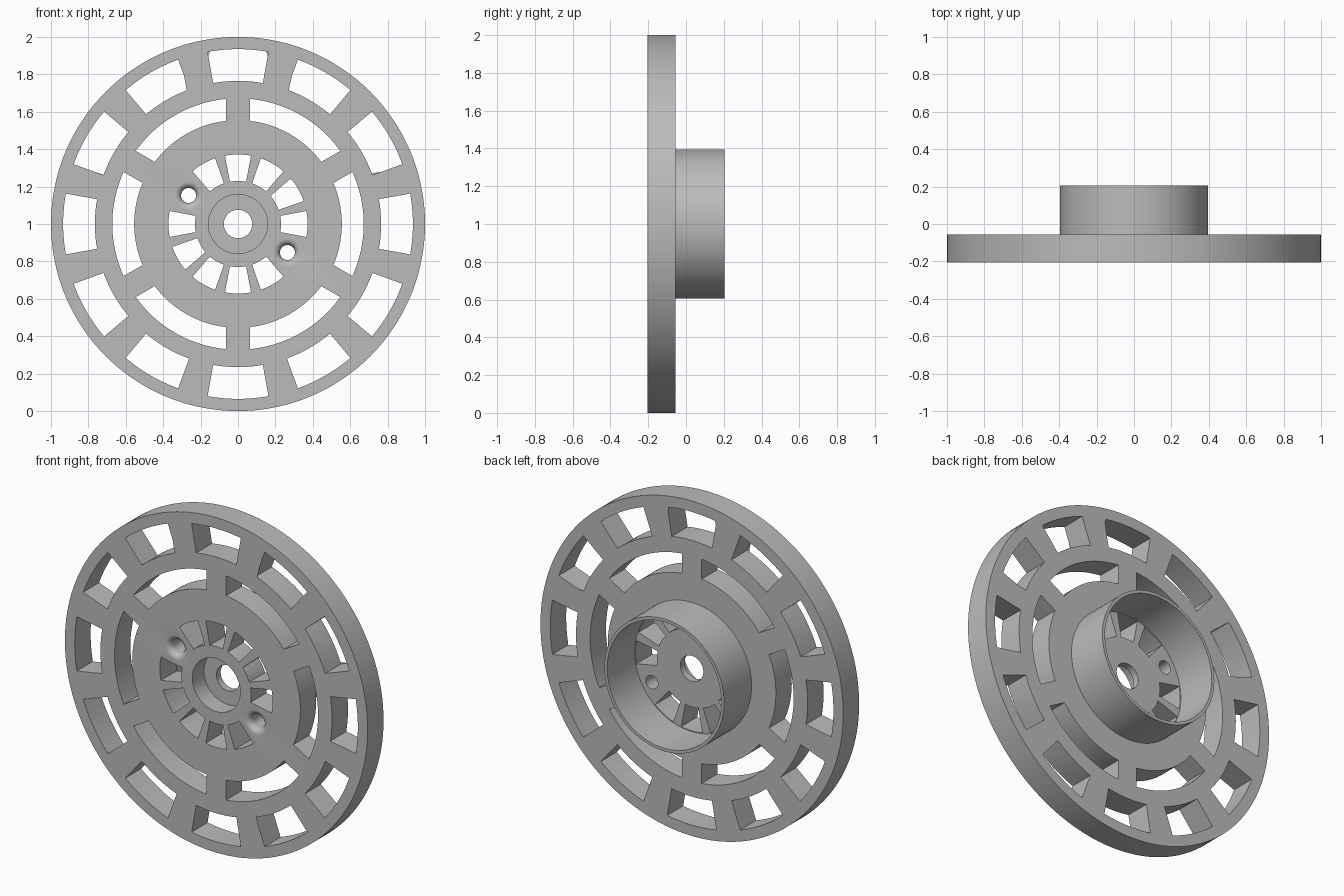
import bpy
import bmesh
from math import sin, cos, asin, pi, radians

if "Cube" in bpy.data.objects:
    bpy.data.objects.remove(bpy.data.objects["Cube"])

FRONT, BACK, RIM = -0.205, -0.055, 0.205   # plate front, plate back, hub rim
CENTRE_Z = 1.0

grey = bpy.data.materials.new("plain grey")
grey.use_nodes = True
colour = (0.5, 0.5, 0.5, 1)
grey.diffuse_color = colour
grey.node_tree.nodes["Principled BSDF"].inputs["Base Color"].default_value = colour


def finish(bm, name):
    bmesh.ops.recalc_face_normals(bm, faces=bm.faces)
    mesh = bpy.data.meshes.new(name)
    bm.to_mesh(mesh)
    bm.free()
    mesh.materials.append(grey)
    obj = bpy.data.objects.new(name, mesh)
    bpy.context.collection.objects.link(obj)
    return obj


def lathe(bm, profile, segments, x=0, z=CENTRE_Z, closed=True):
    """Turn (radius, y) points about the y axis; open profiles get end caps."""
    rings = []
    for i in range(segments):
        a = 2 * pi * i / segments
        rings.append([bm.verts.new((x + r * cos(a), y, z + r * sin(a))) for r, y in profile])
    n = len(profile)
    for i, ring in enumerate(rings):
        following = rings[(i + 1) % segments]
        for j in range(n if closed else n - 1):
            k = (j + 1) % n
            bm.faces.new((ring[j], ring[k], following[k], following[j]))
    if not closed:
        bm.faces.new([ring[0] for ring in rings])
        bm.faces.new([ring[-1] for ring in rings])


def slot(bm, angle, r_in, r_out, half_in, half_out, steps):
    """Prism with an arc-shaped outline that passes through the plate."""
    outline = []
    for r, half, sign in ((r_in, half_in, 1), (r_out, half_out, -1)):
        for i in range(steps + 1):
            a = angle + sign * half * (2 * i / steps - 1)
            outline.append((r * cos(a), CENTRE_Z + r * sin(a)))
    face = bm.faces.new([bm.verts.new((x, FRONT - 0.05, z)) for x, z in outline])
    new = bmesh.ops.extrude_face_region(bm, geom=[face])["geom"]
    bmesh.ops.translate(bm, vec=(0, BACK - FRONT + 0.1, 0),
                        verts=[v for v in new if isinstance(v, bmesh.types.BMVert)])


# Plate with hollow hub, centre bore and front counterbore
bm = bmesh.new()
lathe(bm, [(0.076, -0.095), (0.158, -0.095), (0.158, FRONT), (1, FRONT), (1, BACK),
           (0.395, BACK), (0.395, RIM), (0.377, RIM), (0.377, BACK), (0.076, BACK)], 144)
wheel = finish(bm, "slotted_wheel")

# Cutters for the three rings of slots
bm = bmesh.new()
screw_angles = (150, 330)
for degrees in range(0, 360, 30):
    a = radians(degrees)
    slot(bm, a, 0.765, 0.935, radians(10), radians(10), 10)
    if degrees not in screw_angles:
        slot(bm, a, 0.23, 0.372, radians(10.8), radians(10.8), 8)
for degrees in range(0, 360, 60):
    half = [radians(30) - asin(0.065 / r) for r in (0.555, 0.672)]
    slot(bm, radians(degrees), 0.555, 0.672, *half, 24)

# Cutters for the two screw holes with rounded mouths
hole, fillet = 0.04, 0.035
profile = [(hole + fillet, FRONT - 0.05)]
for i in range(9):
    t = pi / 2 * i / 8
    profile.append((hole + fillet * (1 - sin(t)), FRONT + fillet * (1 - cos(t))))
profile.append((hole, BACK + 0.05))
for degrees in screw_angles:
    a = radians(degrees)
    lathe(bm, profile, 40, 0.305 * cos(a), CENTRE_Z + 0.305 * sin(a), closed=False)
cutter = finish(bm, "slot_cutter")
cutter.hide_render = True

# Cut the openings, then drop the cutter
bpy.context.view_layer.objects.active = wheel
wheel.select_set(True)
cut = wheel.modifiers.new("openings", "BOOLEAN")
cut.operation = "DIFFERENCE"
cut.solver = "EXACT"
cut.object = cutter
bpy.ops.object.modifier_apply(modifier=cut.name)
bpy.data.objects.remove(cutter)
bpy.ops.object.shade_smooth_by_angle(angle=radians(30))
